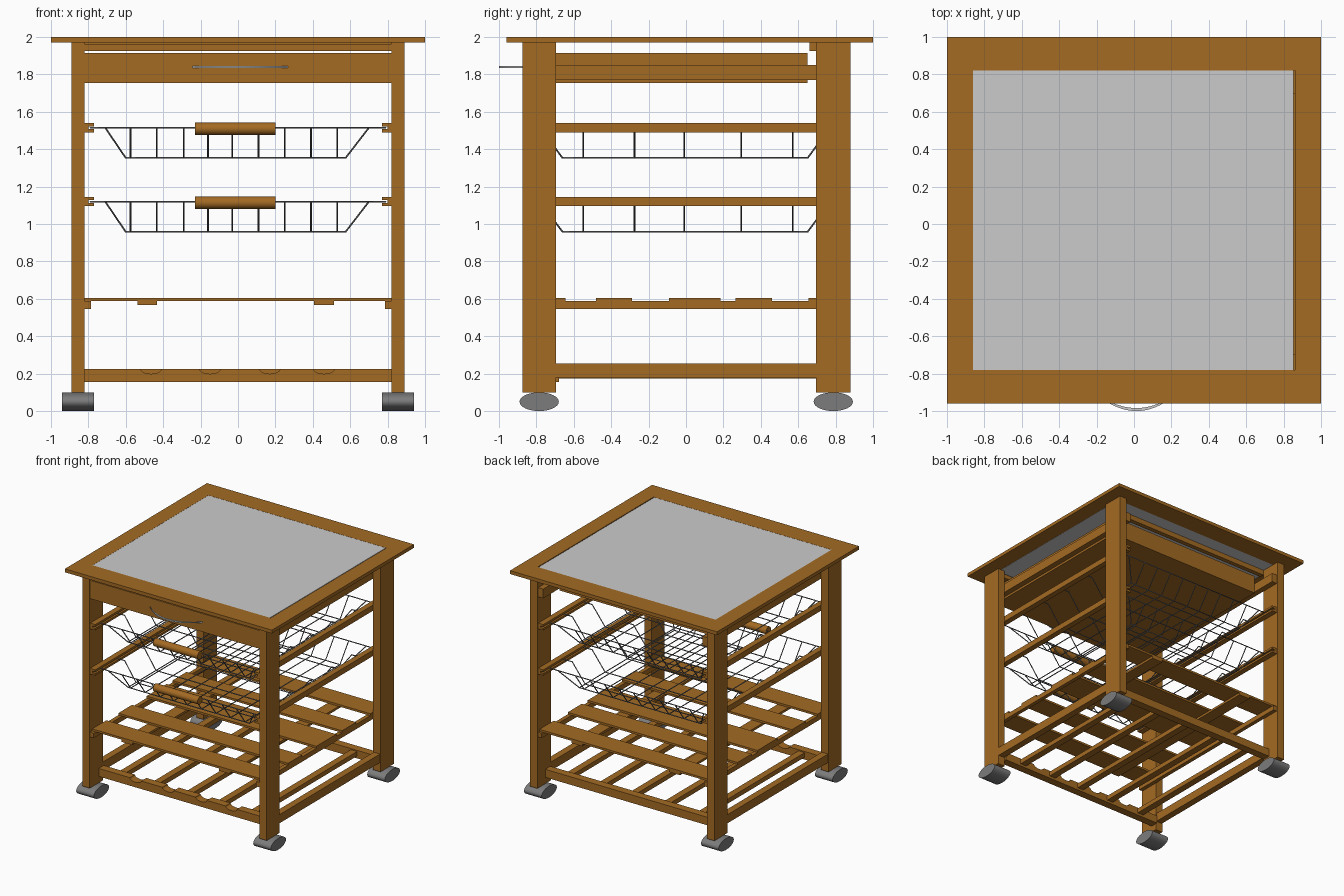
import bpy, bmesh, math

if "Cube" in bpy.data.objects:
    bpy.data.objects.remove(bpy.data.objects["Cube"])


def material(name, rgb):
    m = bpy.data.materials.new(name)
    m.diffuse_color = (*rgb, 1)
    m.use_nodes = True
    m.node_tree.nodes["Principled BSDF"].inputs["Base Color"].default_value = m.diffuse_color
    return m


WOOD = material("brown wood", (0.37, 0.145, 0.017))
PANEL = material("light grey", (0.6, 0.6, 0.6))
METAL = material("dark grey metal", (0.2, 0.2, 0.2))


def finish(name, bm, mat):
    bmesh.ops.recalc_face_normals(bm, faces=bm.faces)
    me = bpy.data.meshes.new(name)
    bm.to_mesh(me)
    bm.free()
    me.materials.append(mat)
    ob = bpy.data.objects.new(name, me)
    bpy.context.collection.objects.link(ob)
    return ob


def box(name, x0, x1, y0, y1, z0, z1, mat=WOOD):
    bm = bmesh.new()
    bmesh.ops.create_cube(bm, size=1)
    for v in bm.verts:
        v.co = ((x0 + x1) / 2 + v.co.x * (x1 - x0),
                (y0 + y1) / 2 + v.co.y * (y1 - y0),
                (z0 + z1) / 2 + v.co.z * (z1 - z0))
    return finish(name, bm, mat)


def prism(name, pts, axis, a, b, mat=WOOD):
    """Extrude a 2D profile from a to b along x, y or z."""
    place = {"x": lambda p: (a, p[0], p[1]), "y": lambda p: (p[0], a, p[1]),
             "z": lambda p: (p[0], p[1], a)}[axis]
    move = {"x": (b - a, 0, 0), "y": (0, b - a, 0), "z": (0, 0, b - a)}[axis]
    bm = bmesh.new()
    f = bm.faces.new([bm.verts.new(place(p)) for p in pts])
    r = bmesh.ops.extrude_face_region(bm, geom=[f], use_keep_orig=True)
    bmesh.ops.translate(bm, vec=move,
                        verts=[g for g in r["geom"] if isinstance(g, bmesh.types.BMVert)])
    return finish(name, bm, mat)


def oval(cy, cz, ry, rz, n=32):
    return [(cy + ry * math.cos(2 * math.pi * i / n),
             cz + rz * math.sin(2 * math.pi * i / n)) for i in range(n)]


def smooth(ob):
    bpy.ops.object.select_all(action="DESELECT")
    ob.select_set(True)
    bpy.context.view_layer.objects.active = ob
    bpy.ops.object.shade_smooth_by_angle(angle=math.radians(40))


def wires(name, paths, r, mat):
    """Bent wires: a list of (points, closed) swept with a thin section."""
    cu = bpy.data.curves.new(name, "CURVE")
    cu.dimensions = "3D"
    cu.bevel_depth = r
    cu.bevel_resolution = 1
    cu.use_fill_caps = True
    for pts, closed in paths:
        s = cu.splines.new("POLY")
        s.points.add(len(pts) - 1)
        for p, c in zip(s.points, pts):
            p.co = (*c, 1)
        s.use_cyclic_u = closed
    tmp = bpy.data.objects.new(name + "_path", cu)
    bpy.context.collection.objects.link(tmp)
    bpy.context.view_layer.update()
    me = bpy.data.meshes.new_from_object(
        tmp.evaluated_get(bpy.context.evaluated_depsgraph_get()))
    bpy.data.objects.remove(tmp)
    me.materials.clear()
    me.materials.append(mat)
    ob = bpy.data.objects.new(name, me)
    bpy.context.collection.objects.link(ob)


# Table top: wooden frame with a grey inset panel
box("top_front", -1, 1, -0.96, -0.78, 1.97, 2)
box("top_back", -1, 1, 0.82, 1, 1.97, 2)
box("top_left", -1, -0.86, -0.78, 0.82, 1.97, 2)
box("top_right", 0.86, 1, -0.78, 0.82, 1.97, 2)
box("top_panel", -0.86, 0.853, -0.78, 0.82, 1.975, 1.999, PANEL)

# Legs, castors and side rails, on both sides
for side, s in (("left", -1), ("right", 1)):
    def sbox(name, a, b, *rest):
        box(side + "_" + name, min(s * a, s * b), max(s * a, s * b), *rest)

    for end, y0, y1 in (("front", -0.875, -0.695), ("back", 0.695, 0.88)):
        sbox(end + "_leg", 0.82, 0.89, y0, y1, 0.10, 1.97)
        cy = (y0 + y1) / 2
        smooth(prism(f"{side}_{end}_castor", oval(cy, 0.05, 0.105, 0.05), "x",
                     s * 0.77, s * 0.94, METAL))
        sbox(end + "_castor_stem", 0.84, 0.87, cy - 0.015, cy + 0.015, 0.09, 0.11, METAL)

    sbox("bottom_rail", 0.825, 0.885, -0.695, 0.695, 0.18, 0.255)
    sbox("shelf_rail", 0.785, 0.82, -0.87, 0.87, 0.545, 0.587)
    sbox("drawer_rail", 0.77, 0.82, -0.83, 0.87, 1.77, 1.85)
    # Slotted basket runners
    for level, z in (("lower", 1.12), ("upper", 1.515)):
        prism(f"{side}_{level}_runner",
              [(s * x, z + dz) for x, dz in
               ((0.82, -0.025), (0.82, 0.025), (0.77, 0.025), (0.77, 0.007),
                (0.798, 0.007), (0.798, -0.007), (0.77, -0.007), (0.77, -0.025))],
              "y", -0.87, 0.87)

# Upper cross rails
box("front_top_rail", -0.82, 0.82, -0.87, -0.72, 1.925, 1.962)
box("back_top_rail", -0.82, 0.82, 0.66, 0.70, 1.925, 1.97)

# Drawer with bowed handle
box("drawer_front", -0.82, 0.82, -0.872, -0.835, 1.755, 1.915)
box("drawer_bottom", -0.765, 0.765, -0.835, 0.65, 1.755, 1.775)
box("drawer_back", -0.765, 0.765, 0.625, 0.65, 1.775, 1.915)
for side, s in (("left", -1), ("right", 1)):
    box(side + "_drawer_side", s * 0.7525 - 0.0125, s * 0.7525 + 0.0125,
        -0.835, 0.625, 1.775, 1.915)


def bow(t, off):
    return (0.013 + 0.255 * t, -0.872 - (0.128 - off) * (1 - t * t))


ts = [i / 10 for i in range(-10, 11)]
prism("drawer_handle", [bow(t, 0) for t in ts] + [bow(0.9 * t, 0.016) for t in reversed(ts)],
      "z", 1.835, 1.845, PANEL)

# Wire baskets with rounded wooden pulls
XS = (-0.575, -0.435, -0.29, -0.16, -0.03, 0.11, 0.25, 0.39, 0.53)
YS = (-0.55, -0.275, -0.01, 0.295, 0.57)
for level, z in (("lower", 1.12), ("upper", 1.515)):
    b = z - 0.162
    paths = [([(-0.79, -0.78, z), (0.79, -0.78, z), (0.79, 0.77, z), (-0.79, 0.77, z)], True),
             ([(-0.6, -0.66, b), (0.575, -0.66, b), (0.575, 0.65, b), (-0.6, 0.65, b)], True)]
    for y in YS:
        paths.append(([(-0.79, y, z), (-0.71, y, z), (-0.6, y, b),
                       (0.575, y, b), (0.7, y, z), (0.79, y, z)], False))
    for x in XS:
        paths.append(([(x, -0.78, z), (x, -0.66, b), (x, 0.65, b), (x, 0.77, z)], False))
    # Sloping corner wires
    for x, xt in ((-0.6, -0.71), (0.575, 0.7)):
        for y, yt in ((-0.66, -0.78), (0.65, 0.77)):
            paths.append(([(x, y, b), (xt, yt, z)], False))
    wires(level + "_basket", paths, 0.0045, METAL)
    smooth(prism(level + "_basket_pull", oval(-0.81, z - 0.006, 0.035, 0.033), "x", -0.23, 0.2))

# Slatted shelf
for i, (y0, y1) in enumerate(((-0.84, -0.645), (-0.48, -0.29), (-0.09, 0.185),
                              (0.265, 0.46), (0.655, 0.85))):
    box(f"shelf_slat_{i}", -0.82, 0.82, y0, y1, 0.587, 0.605)
for i, x in enumerate((-0.485, 0.46)):
    box(f"shelf_batten_{i}", x - 0.053, x + 0.053, -0.84, 0.85, 0.567, 0.587)

# Bottle rack: notched front rail, back rail and bars between
profile = [(0.82, 0.155), (-0.82, 0.155), (-0.82, 0.225)]
for cx in (-0.465, -0.15, 0.17, 0.46):
    profile += [(cx - 0.055 * math.cos(a), 0.225 - 0.026 * math.sin(a))
                for a in (math.pi * k / 10 for k in range(11))]
profile.append((0.82, 0.225))
prism("front_bottle_rail", profile, "y", -0.75, -0.68)
box("back_bottle_rail", -0.82, 0.82, 0.70, 0.77, 0.155, 0.225)
for i, x in enumerate((-0.64, -0.31, 0.01, 0.315, 0.63)):
    box(f"bottle_bar_{i}", x - 0.03, x + 0.03, -0.69, 0.71, 0.175, 0.215)
